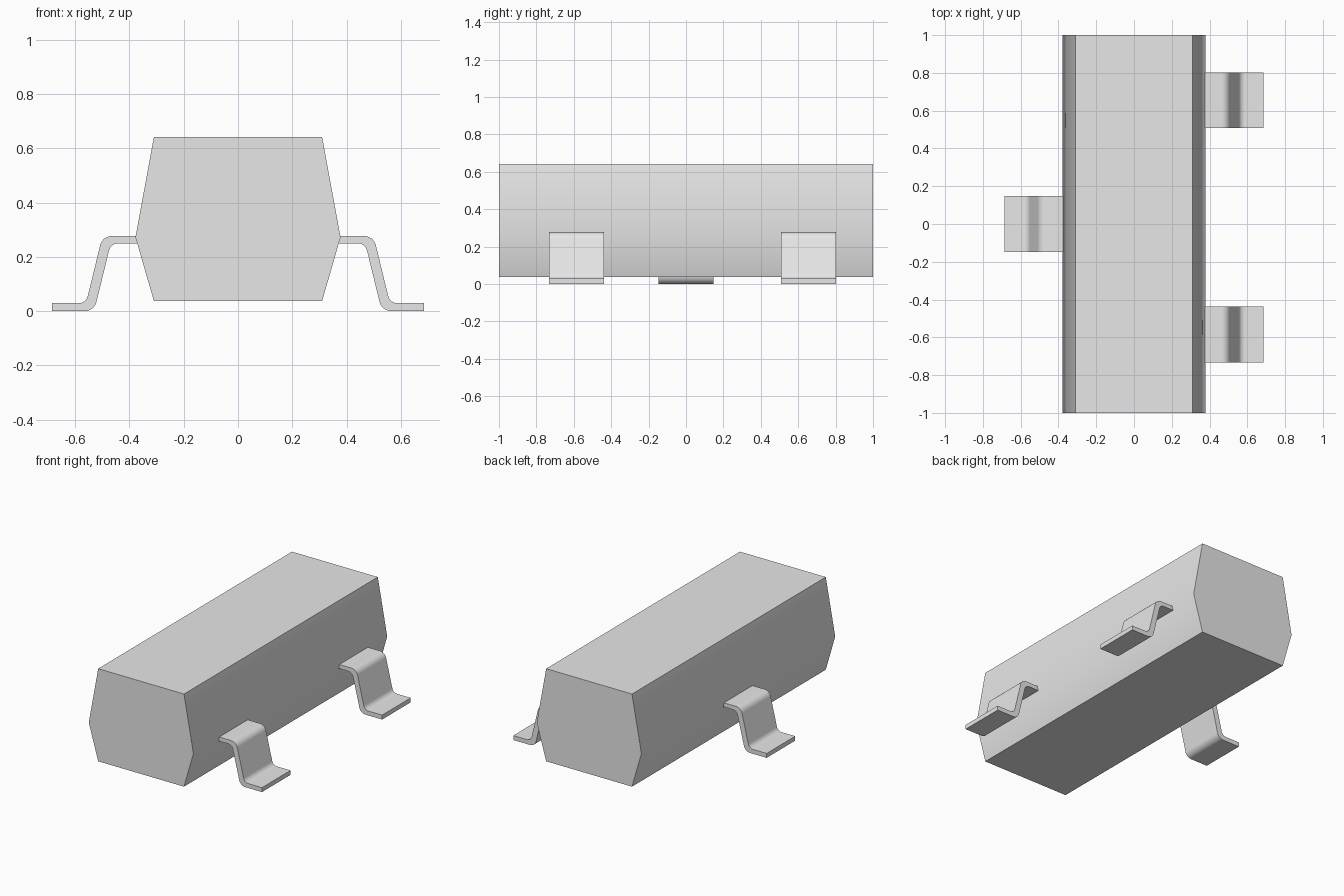
import bpy, bmesh, math
from mathutils import Vector

cube = bpy.data.objects.get("Cube")
if cube:
    bpy.data.objects.remove(cube, do_unlink=True)

grey = bpy.data.materials.new("plain_grey")
grey.use_nodes = True
grey.diffuse_color = (0.8, 0.8, 0.8, 1)
bsdf = next(n for n in grey.node_tree.nodes if n.type == 'BSDF_PRINCIPLED')
bsdf.inputs["Base Color"].default_value = grey.diffuse_color


def rounded(corners, steps=6):
    """Turn (x, z, radius) corners into an outline with filleted bends."""
    outline = []
    for i, (x, z, radius) in enumerate(corners):
        p = Vector((x, z))
        if not radius:
            outline.append(p)
            continue
        a = (Vector(corners[i - 1][:2]) - p).normalized()
        b = (Vector(corners[(i + 1) % len(corners)][:2]) - p).normalized()
        half = a.angle(b) / 2
        centre = p + (a + b).normalized() * radius / math.sin(half)
        start = p + a * radius / math.tan(half) - centre
        end = p + b * radius / math.tan(half) - centre
        for s in range(steps + 1):
            t = s / steps
            outline.append(centre + start.lerp(end, t).normalized() * radius
                           if 0 < t < 1 else centre + (start if t == 0 else end))
    return outline


def extrude_profile(name, outline, y_centre, depth, side=1):
    """Extrude an x-z outline along y; side=-1 mirrors it in x."""
    bm = bmesh.new()
    face = bm.faces.new([bm.verts.new((side * p[0], y_centre - depth / 2, p[1]))
                         for p in outline])
    ext = bmesh.ops.extrude_face_region(bm, geom=[face])["geom"]
    bmesh.ops.translate(bm, vec=(0, depth, 0),
                        verts=[v for v in ext if isinstance(v, bmesh.types.BMVert)])
    bmesh.ops.recalc_face_normals(bm, faces=bm.faces)
    mesh = bpy.data.meshes.new(name)
    bm.to_mesh(mesh)
    bm.free()
    mesh.materials.append(grey)
    obj = bpy.data.objects.new(name, mesh)
    bpy.context.collection.objects.link(obj)
    bpy.ops.object.select_all(action='DESELECT')
    obj.select_set(True)
    bpy.context.view_layer.objects.active = obj
    bpy.ops.object.shade_smooth_by_angle(angle=math.radians(30))
    return obj


# Six-sided housing
half = [(0.31, 0.037), (0.378, 0.272), (0.31, 0.642)]
extrude_profile("housing", half + [(-x, z) for x, z in reversed(half)], 0, 2)

# Bent strip legs: one on the right, two on the left
leg = rounded([
    (0.36, 0.277, 0), (0.50, 0.277, 0.045), (0.56, 0.029, 0.035),
    (0.686, 0.029, 0), (0.686, 0, 0), (0.53, 0, 0.045),
    (0.469, 0.25, 0.035), (0.36, 0.25, 0),
])
for name, y, side in (("left_front_leg", -0.585, 1),
                      ("left_back_leg", 0.655, 1),
                      ("right_leg", 0.0, -1)):
    extrude_profile(name, leg, y, 0.295, side)
